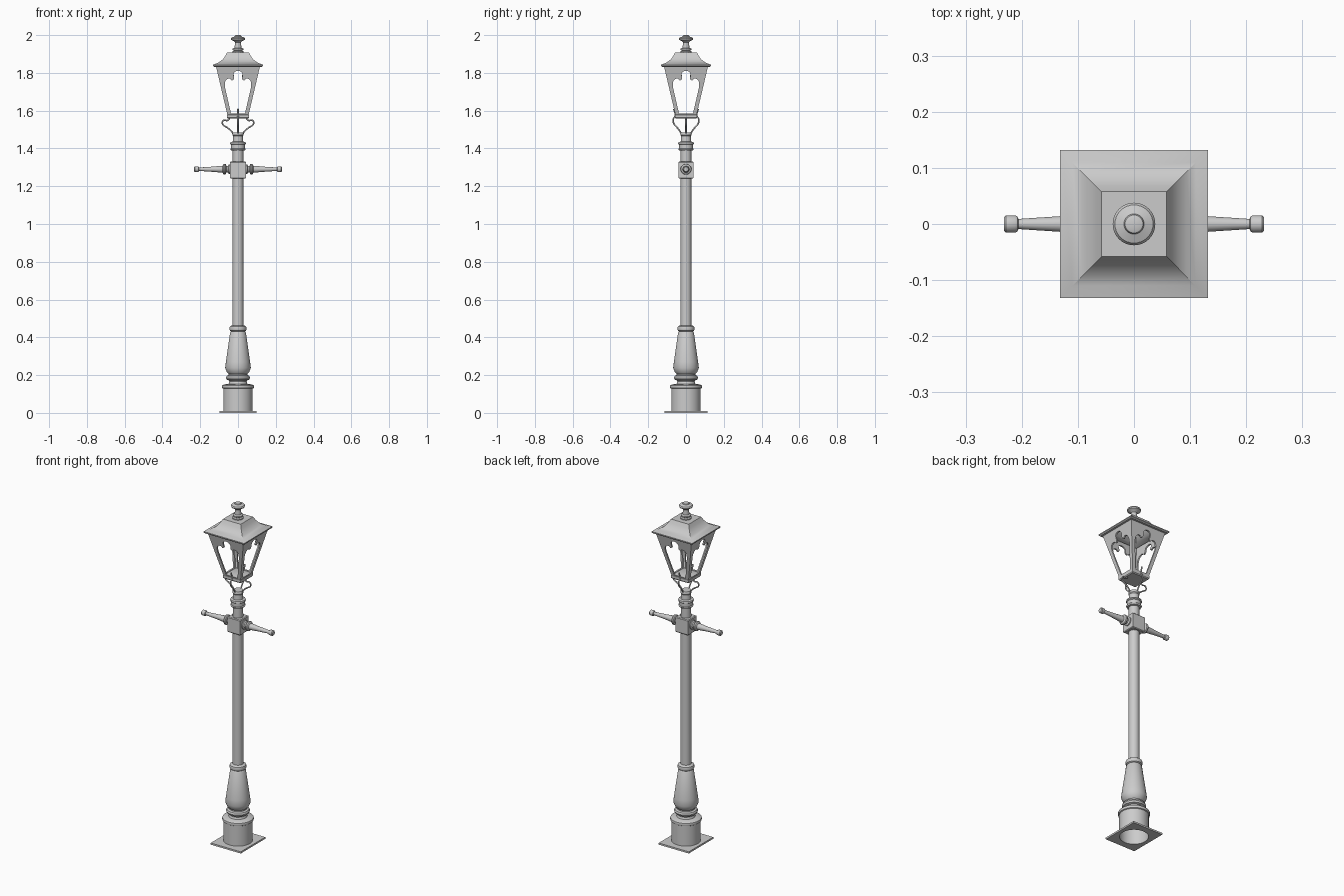
import bpy, bmesh
from math import sin, cos, pi

if "Cube" in bpy.data.objects:
    bpy.data.objects.remove(bpy.data.objects["Cube"])


def finish(ob, angle=35):
    bpy.ops.object.select_all(action='DESELECT')
    ob.select_set(True)
    bpy.context.view_layer.objects.active = ob
    bpy.ops.object.shade_smooth_by_angle(angle=angle * pi / 180)
    return ob


def loft(name, rings, closed=False, caps=(False, False), angle=35):
    """Skin a list of equal-length point loops."""
    bm = bmesh.new()
    loops = [[bm.verts.new(p) for p in r] for r in rings]
    n = len(loops[0])
    pairs = list(zip(loops, loops[1:]))
    if closed:
        pairs.append((loops[-1], loops[0]))
    for a, b in pairs:
        for i in range(n):
            j = (i + 1) % n
            bm.faces.new((a[i], a[j], b[j], b[i]))
    for cap, loop in zip(caps, (loops[0], loops[-1])):
        if cap:
            bm.faces.new(loop)
    bmesh.ops.recalc_face_normals(bm, faces=bm.faces)
    me = bpy.data.meshes.new(name)
    bm.to_mesh(me)
    bm.free()
    ob = bpy.data.objects.new(name, me)
    bpy.context.collection.objects.link(ob)
    return finish(ob, angle)


def circle(r, z, n=32):
    return [(r * cos(2 * pi * i / n), r * sin(2 * pi * i / n), z) for i in range(n)]


def square(hx, hy, z, n=4):
    """Rectangle loop with n points, corners on the diagonals."""
    pts = []
    for i in range(n):
        a = 2 * pi * i / n + (pi / 4 if n == 4 else 0)
        m = max(abs(cos(a)), abs(sin(a)))
        pts.append((hx * cos(a) / m, hy * sin(a) / m, z))
    return pts


def lathe(name, profile, caps=(False, True), n=32):
    return loft(name, [circle(r, z, n) for r, z in profile], caps=caps)


# base plate with round hole
loft("base_plate", [circle(.076, 0), square(.098, .114, 0, 32),
                    square(.098, .114, .01, 32), circle(.076, .01)], closed=True)

# hollow pedestal and vase
lathe("pedestal", [(.078, .005), (.078, .128), (.083, .131), (.085, .138), (.083, .146),
                   (.076, .15), (.05, .154), (.046, .165), (.048, .172), (.06, .176),
                   (.064, .186), (.06, .196), (.05, .2), (.05, .206), (.058, .214),
                   (.068, .238), (.064, .27), (.042, .425), (.037, .432), (.043, .436),
                   (.046, .446), (.043, .457), (.036, .462), (.028, .464)])

# shaft with upper collar
lathe("shaft", [(.029, .455), (.028, 1.388), (.037, 1.39), (.041, 1.397), (.037, 1.401),
                (.037, 1.42), (.042, 1.424), (.04, 1.433), (.028, 1.436), (.026, 1.465),
                (.03, 1.47), (.03, 1.48), (.027, 1.485)])

# crossbar block and ladder arms
loft("crossbar_block", [square(.038, .036, 1.24), square(.042, .04, 1.244),
                        square(.042, .04, 1.326), square(.038, .036, 1.33)], caps=(True, True))
for side, label in ((1, "right"), (-1, "left")):
    arm = lathe("ladder_arm_" + label,
                [(.026, .038), (.026, .048), (.018, .053), (.018, .062), (.027, .065),
                 (.029, .071), (.027, .077), (.018, .082), (.017, .1), (.014, .13),
                 (.009, .206), (.0135, .208), (.0155, .212), (.0155, .228), (.012, .232)], n=24)
    arm.rotation_euler = (0, side * pi / 2, 0)
    arm.location.z = 1.285 + .005


# curved brackets carrying the lantern
def bracket(name, pts, turn):
    cu = bpy.data.curves.new(name, 'CURVE')
    cu.dimensions = '3D'
    cu.bevel_depth = .004
    cu.bevel_resolution = 2
    cu.use_fill_caps = True
    cu.resolution_u = 5
    sp = cu.splines.new('BEZIER')
    sp.bezier_points.add(len(pts) - 1)
    for bp, (r, z) in zip(sp.bezier_points, pts):
        bp.co = (r, 0, z)
        bp.handle_left_type = bp.handle_right_type = 'AUTO'
    ob = bpy.data.objects.new(name, cu)
    ob.rotation_euler.z = turn
    bpy.context.collection.objects.link(ob)
    bpy.ops.object.select_all(action='DESELECT')
    ob.select_set(True)
    bpy.context.view_layer.objects.active = ob
    bpy.ops.object.convert(target='MESH')
    finish(bpy.context.object, 50)


side_path = [(.043, 1.562), (.056, 1.548), (.076, 1.549), (.082, 1.53),
             (.058, 1.511), (.038, 1.495), (.022, 1.472)]
front_path = [(.065, 1.61), (.057, 1.575), (.068, 1.553), (.064, 1.531),
              (.048, 1.512), (.034, 1.494), (.022, 1.472)]
for k in range(4):
    bracket(f"bracket_{k + 1}", front_path if k % 2 else side_path, k * pi / 2)

# lantern floor
loft("lantern_floor", [square(.054, .054, 1.558), square(.058, .058, 1.563),
                       square(.058, .058, 1.578), square(.05, .05, 1.582)], caps=(True, True))


# lantern panels: tapered sheet with a trefoil-topped opening
def half_width(z):
    return .053 + (z - 1.565) / .272 * .064


# opening x, opening z, outer edge fraction, outer edge z
half = [(0, 1.585, 0, 1.565), (.037, 1.585, 1, 1.565), (.07, 1.728, 1, 1.728),
        (.07, 1.748, 1, 1.775), (.064, 1.762, 1, 1.81), (.054, 1.769, 1, 1.837),
        (.042, 1.769, .7, 1.837), (.032, 1.76, .5, 1.837), (.024, 1.764, .4, 1.837),
        (.021, 1.772, .32, 1.837), (.025, 1.786, .25, 1.837), (.022, 1.799, .18, 1.837),
        (.013, 1.808, .1, 1.837), (0, 1.811, 0, 1.837)]
full = half + [(-x, z, -u, oz) for x, z, u, oz in half[-2:0:-1]]
t = .009
inner = [[(x, -(half_width(z) - d), z) for x, z, u, oz in full] for d in (0, t)]
outer = [[(u * (half_width(oz) - d), -(half_width(oz) - d), oz) for x, z, u, oz in full]
         for d in (0, t)]
for k, label in enumerate(("front", "right", "back", "left")):
    panel = loft("lantern_panel_" + label, [inner[0], outer[0], outer[1], inner[1]], closed=True)
    panel.rotation_euler.z = k * pi / 2

# flared square roof with eaves
roof = [(.108, 1.832), (.127, 1.832), (.132, 1.837), (.132, 1.843), (.127, 1.845),
        (.11, 1.852), (.093, 1.861), (.079, 1.873), (.068, 1.889), (.058, 1.908)]
loft("lantern_roof", [square(h, h, z) for h, z in roof], caps=(False, True))

# finial
lathe("finial", [(.03, 1.906), (.03, 1.914), (.022, 1.918), (.028, 1.922), (.028, 1.929),
                 (.018, 1.933), (.016, 1.962), (.024, 1.969), (.036, 1.975), (.038, 1.981),
                 (.034, 1.987), (.018, 1.993), (.016, 1.998), (.01, 2.0)])
